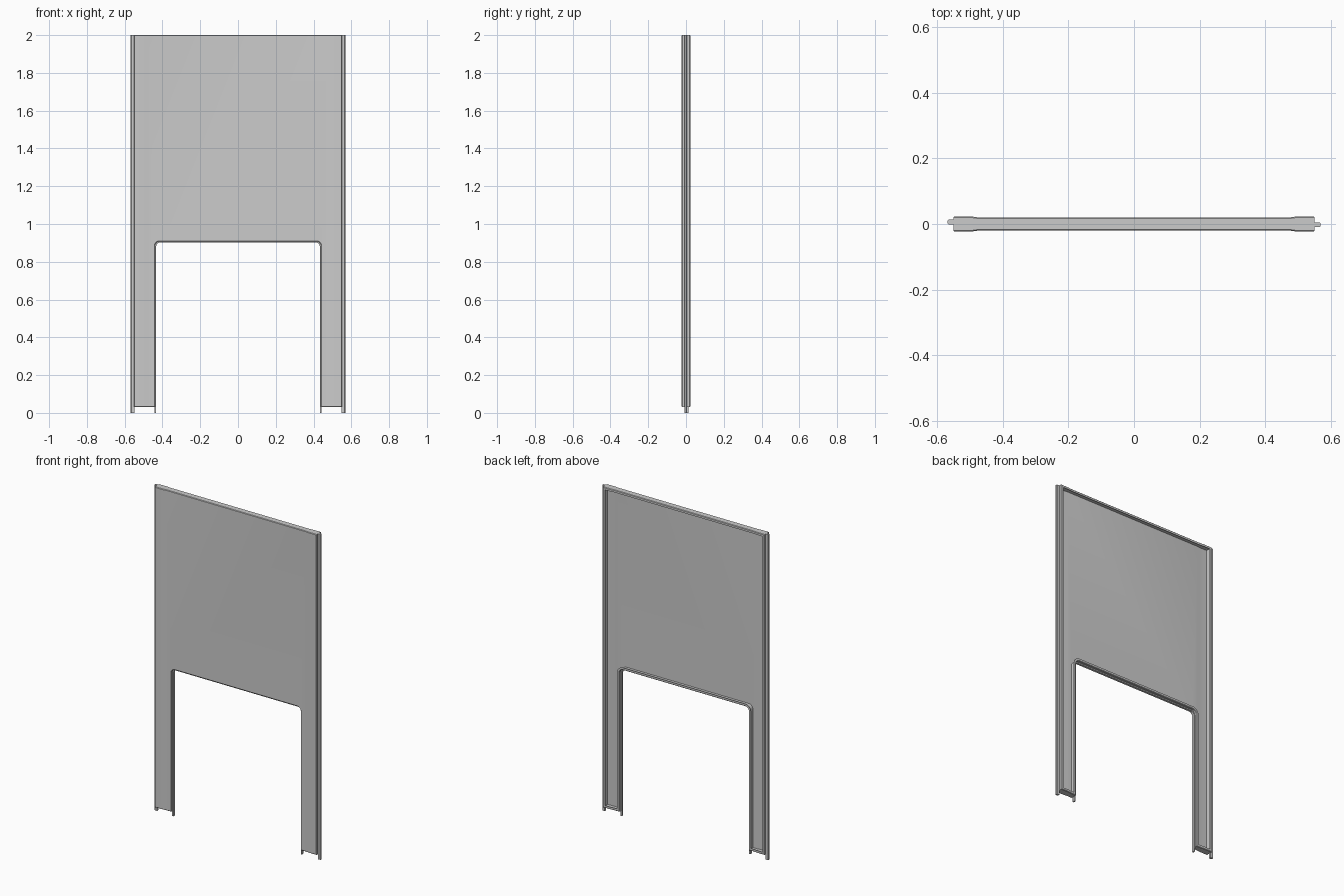
import bpy, bmesh, math

if "Cube" in bpy.data.objects:
    bpy.data.objects.remove(bpy.data.objects["Cube"])

W, TOP, FOOT = 0.55, 2.0, 0.03       # panel half width, top, underside of legs
OW, OH, R = 0.44, 0.908, 0.025       # opening half width, height, corner radius


def opening(d, foot):
    """Opening edge from right foot over the top to left foot, offset by d into the panel."""
    pts = [(OW + d, foot)]
    for side, start in ((1, 0), (-1, 90)):
        for i in range(7):
            a = math.radians(start + 15 * i)
            pts.append((side * (OW - R) + (R + d) * math.cos(a), OH - R + (R + d) * math.sin(a)))
    return pts + [(-OW - d, foot)]


def outline(d):
    """Whole panel outline, inset by d."""
    z = FOOT + d
    return [(-W + d, z), (-W + d, TOP - d), (W - d, TOP - d), (W - d, z)] + opening(d, z)


def finish(name, bm):
    bmesh.ops.recalc_face_normals(bm, faces=bm.faces)
    me = bpy.data.meshes.new(name)
    bm.to_mesh(me)
    bm.free()
    ob = bpy.data.objects.new(name, me)
    bpy.context.collection.objects.link(ob)
    bpy.ops.object.select_all(action='DESELECT')
    ob.select_set(True)
    bpy.context.view_layer.objects.active = ob
    bpy.ops.object.shade_smooth_by_angle(angle=math.radians(30))
    return ob


def loft(name, loops):
    """Closed loops of 3D points bridged in order, capped at both ends."""
    bm = bmesh.new()
    rings = [[bm.verts.new(p) for p in loop] for loop in loops]
    for a, b in zip(rings, rings[1:]):
        n = len(a)
        for i in range(n):
            j = (i + 1) % n
            bm.faces.new((a[i], a[j], b[j], b[i]))
    bm.faces.new(rings[0])
    bm.faces.new(rings[-1])
    return bm


# Sheet panel: front skin with folded flange and return lip at the back
section = [(0.003, -0.020), (0, -0.017), (0, 0.017), (0.003, 0.020),
           (0.015, 0.020), (0.015, 0.017), (0.004, 0.017), (0.004, -0.016)]
bm = loft("panel", [[(x, y, z) for x, z in outline(d)] for d, y in section])
# Slightly thicker towards the side edges
for x in (-0.495, -0.475, 0.475, 0.495):
    bmesh.ops.bisect_plane(bm, geom=bm.verts[:] + bm.edges[:] + bm.faces[:],
                           plane_co=(x, 0, 0), plane_no=(1, 0, 0))
for v in bm.verts:
    if abs(v.co.x) > 0.485:
        v.co.y *= 1.15
finish("sheet_panel", bm)

# Edging strip lining the opening, reaching the floor
edge = opening(0.001, 0) + opening(-0.007, 0)[::-1]
finish("opening_trim", loft("trim", [[(x, y, z) for x, z in edge] for y in (-0.009, 0.005)]))

# Interlocking side tongues, offset to opposite faces
for name, side, y0 in (("left_tongue", -1, -0.001), ("right_tongue", 1, -0.009)):
    y1, x0, x1, c = y0 + 0.014, 0.549, 0.568, 0.003
    prof = [(x0, y0), (x1 - c, y0), (x1, y0 + c), (x1, y1 - c), (x1 - c, y1), (x0, y1)]
    finish(name, loft(name, [[(side * x, y, z) for x, y in prof] for z in (0, TOP)]))
